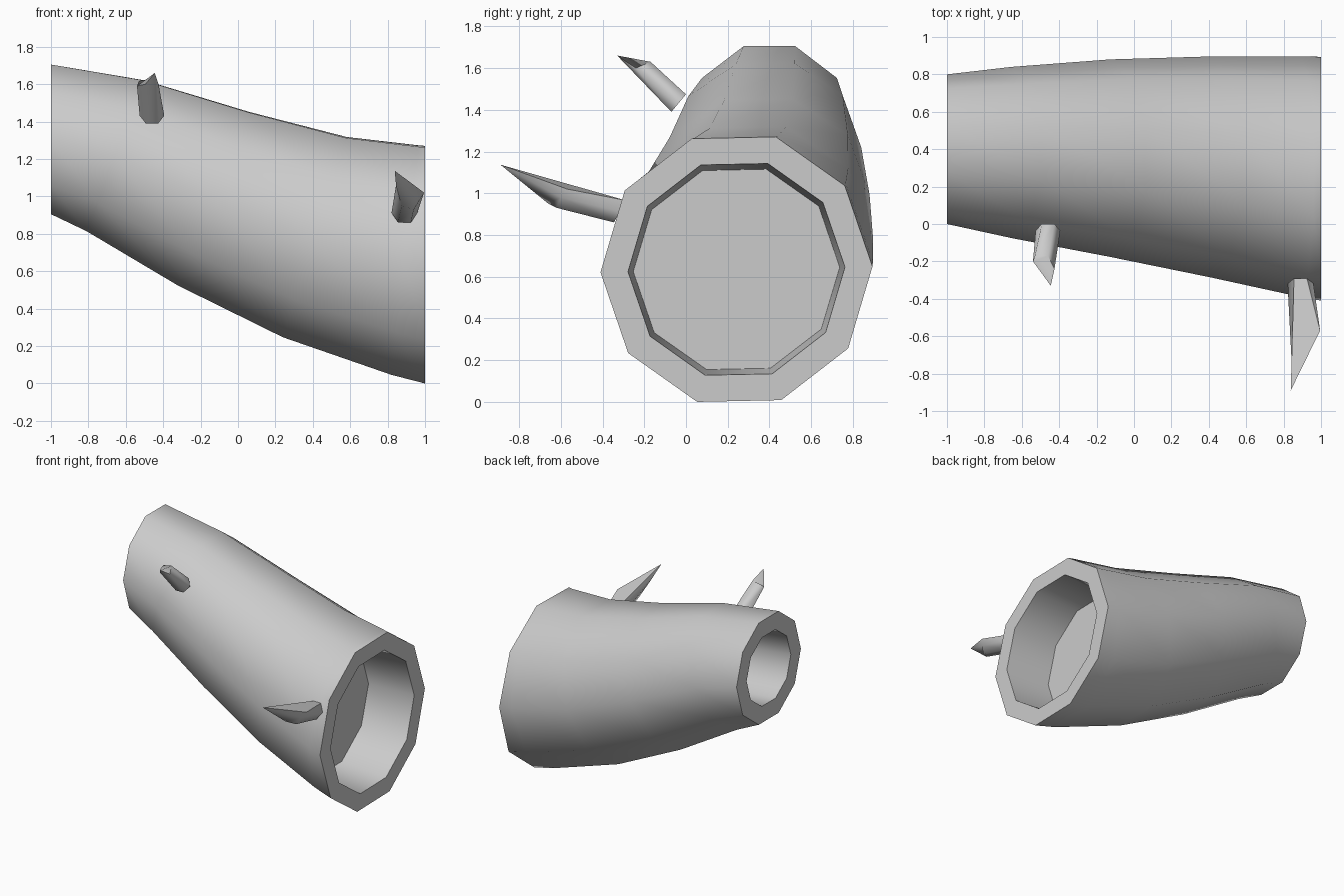
import bpy, bmesh, math

if "Cube" in bpy.data.objects:
    bpy.data.objects.remove(bpy.data.objects["Cube"])

SIDES = 10
FLAT = math.sin(math.radians(72))  # height of the flat top edge on a unit decagon


def loft(name, rings, smooth_angle):
    """Skin a chain of equal-count rings and close both ends."""
    bm = bmesh.new()
    loops = [[bm.verts.new(p) for p in ring] for ring in rings]
    n = len(loops[0])
    for a, b in zip(loops, loops[1:]):
        for i in range(n):
            j = (i + 1) % n
            bm.faces.new((a[i], a[j], b[j], b[i]))
    bm.faces.new(loops[0][::-1])
    bm.faces.new(loops[-1])
    bmesh.ops.recalc_face_normals(bm, faces=bm.faces)
    mesh = bpy.data.meshes.new(name)
    bm.to_mesh(mesh)
    bm.free()
    obj = bpy.data.objects.new(name, mesh)
    bpy.context.collection.objects.link(obj)
    bpy.ops.object.select_all(action='DESELECT')
    obj.select_set(True)
    bpy.context.view_layer.objects.active = obj
    bpy.ops.object.shade_smooth_by_angle(angle=math.radians(smooth_angle))
    return obj


def log_ring(x_top, z_top, x_bot, z_bot, y_front, y_back, twist=0.0):
    """Tilted decagon spanning a top point and a bottom point."""
    pts = []
    for i in range(SIDES):
        a = math.radians(36 * i + twist)
        t = 0.5 + 0.5 * math.sin(a) / FLAT
        y = (y_front + y_back) / 2 + (y_back - y_front) / 2 * math.cos(a)
        pts.append((x_bot + (x_top - x_bot) * t, y, z_bot + (z_top - z_bot) * t))
    return pts


def end_ring(x, cy, cz, ry, hz, twist=0.0):
    return log_ring(x, cz + hz, x, cz - hz, cy - ry, cy + ry, twist)


# Hollow log: narrow recess, bark, wide recess
loft("hollow_log", [
    end_ring(-0.60, 0.40, 1.26, 0.265, 0.26),
    end_ring(-1.00, 0.40, 1.305, 0.275, 0.27),
    end_ring(-1.00, 0.40, 1.305, 0.40, 0.40),
    log_ring(-0.50, 1.62, -0.81, 0.815, -0.075, 0.84, 0.3),
    log_ring(0.06, 1.45, -0.32, 0.525, -0.175, 0.88, 0.6),
    log_ring(0.58, 1.315, 0.24, 0.25, -0.285, 0.896, 0.9),
    log_ring(0.96, 1.27, 0.82, 0.05, -0.39, 0.896, 1.1),
    end_ring(1.00, 0.242, 0.635, 0.652, 0.631, 1.2),
    end_ring(1.00, 0.242, 0.635, 0.52, 0.504, 1.2),
    end_ring(0.62, 0.242, 0.635, 0.495, 0.477, 1.2),
], 50)


def twig(name, centre, rx, up, tip_ring):
    """Six-sided broken branch: tilted hexagon base, slanted pointed end."""
    base = []
    for i in range(6):
        a = math.radians(60 * i)
        s = math.sin(a) / math.sin(math.radians(60))
        base.append((centre[0] + rx * math.cos(a),
                     centre[1] + up[0] * s, centre[2] + up[1] * s))
    loft(name, [base, tip_ring], 65)


# Broken twigs on the front of the log
twig("upper_twig", (-0.46, -0.035, 1.432), 0.066, (0.035, 0.042), [
    (-0.425, -0.24, 1.60), (-0.46, -0.17, 1.63), (-0.53, -0.17, 1.617),
    (-0.54, -0.20, 1.59), (-0.495, -0.26, 1.60), (-0.445, -0.33, 1.66)])
twig("lower_twig", (0.89, -0.318, 0.913), 0.069, (0.027, 0.053), [
    (0.97, -0.60, 0.98), (0.995, -0.57, 1.02), (0.838, -0.89, 1.137),
    (0.845, -0.78, 1.06), (0.875, -0.66, 0.95), (0.94, -0.62, 0.93)])
